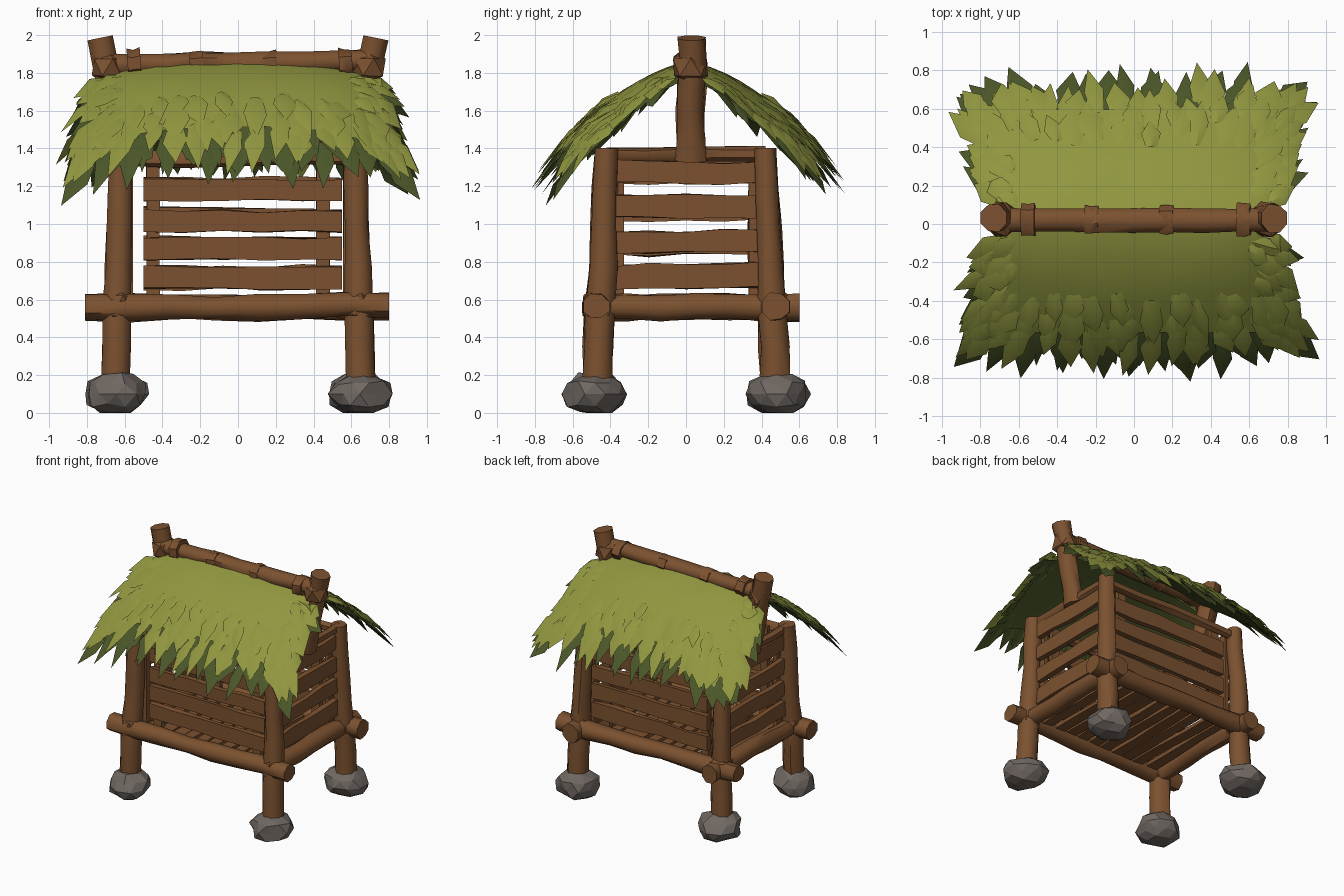
import bpy, bmesh, math, random
from mathutils import Vector

random.seed(7)
R = random.uniform
if "Cube" in bpy.data.objects:
    bpy.data.objects.remove(bpy.data.objects["Cube"])


def material(name, rgb):
    m = bpy.data.materials.new(name)
    m.use_nodes = True
    m.diffuse_color = (*rgb, 1)
    m.node_tree.nodes["Principled BSDF"].inputs["Base Color"].default_value = (*rgb, 1)
    return m


wood = material("brown wood", (0.20, 0.083, 0.029))
stone = material("grey stone", (0.16, 0.137, 0.122))
green = material("leaf green", (0.28, 0.305, 0.05))
dark = material("dark leaf green", (0.07, 0.095, 0.022))


def finish(name, bm, mat, angle=50):
    mesh = bpy.data.meshes.new(name)
    bm.to_mesh(mesh)
    bm.free()
    ob = bpy.data.objects.new(name, mesh)
    bpy.context.collection.objects.link(ob)
    mesh.materials.append(mat)
    if angle:
        bpy.ops.object.select_all(action='DESELECT')
        ob.select_set(True)
        bpy.context.view_layer.objects.active = ob
        bpy.ops.object.shade_smooth_by_angle(angle=math.radians(angle))
    return ob


def sweep(name, p0, p1, a, b, sides=8, rings=5, taper=1.0, jit=0.008, angle=50):
    """Rough tapered timber from p0 to p1; a = half width, b = half height."""
    p0, p1 = Vector(p0), Vector(p1)
    d = (p1 - p0).normalized()
    up = Vector((0, 0, 1)) if abs(d.z) < 0.8 else Vector((0, 1, 0))
    side = d.cross(up).normalized()
    up = side.cross(d)
    k = math.sqrt(2) if sides == 4 else 1
    bm = bmesh.new()
    loops = []
    for i in range(rings):
        t = i / (rings - 1)
        s = k * (1 + (taper - 1) * t) * R(0.93, 1.07)
        c = p0.lerp(p1, t)
        if 0 < i < rings - 1:
            c = c + up * R(-jit, jit) + side * R(-jit, jit) * 0.5
        loop = []
        for j in range(sides):
            w = math.tau * (j + 0.5) / sides
            loop.append(bm.verts.new(c + side * (math.cos(w) * a * s)
                                     + up * (math.sin(w) * (b * s + R(-jit, jit)))))
        loops.append(loop)
    for lo, hi in zip(loops, loops[1:]):
        for j in range(sides):
            n = (j + 1) % sides
            bm.faces.new((lo[j], lo[n], hi[n], hi[j]))
    bm.faces.new(loops[0])
    bm.faces.new(loops[-1])
    bmesh.ops.recalc_face_normals(bm, faces=bm.faces)
    return finish(name, bm, wood, angle)


def lump(name, centre, size, mat, jit, angle=0):
    """Faceted lump that never goes below the ground."""
    bm = bmesh.new()
    bmesh.ops.create_icosphere(bm, subdivisions=1 if mat == wood else 2, radius=1)
    for v in bm.verts:
        f = 1 + R(-jit, jit)
        v.co = Vector(c + q * f * s for c, q, s in zip(centre, v.co, size))
        v.co.z = max(v.co.z, 0)
    return finish(name, bm, mat, angle)


# Corner posts, foot stones and joints
for sx, xn in ((-1, "right"), (1, "left")):
    for sy, yn in ((-1, "front"), (1, "back")):
        tag = f"{yn}_{xn}"
        sweep("post_" + tag, (sx * .65, sy * .47, .14), (sx * .62, sy * .42, 1.4),
              .085, .085, 8, 7, .74)
        lump("foot_stone_" + tag, (sx * .645, sy * .48, .1), (.165, .165, .12), stone, .12)
        lump("joint_" + tag, (sx * .635, sy * .46, .57), (.1, .1, .12), wood, .08)

# Floor frame and upper rails
for s, yn in ((-1, "front"), (1, "back")):
    sweep("floor_beam_" + yn, (-.81, s * .475, .56), (.8, s * .475, .565), .075, .07, 8, 8)
    sweep("top_rail_" + yn, (-.62, s * .42, 1.345), (.62, s * .42, 1.35), .035, .04, 6, 5)
for s, xn in ((-1, "right"), (1, "left")):
    sweep("floor_beam_" + xn, (s * .63, -.5, .56), (s * .63, .6, .56), .07, .073, 8, 7)
    sweep("top_rail_" + xn, (s * .61, -.42, 1.37), (s * .61, .42, 1.37), .035, .04, 6, 5)

# Floor planks
for i in range(10):
    x = -.5 + i * .111
    sweep(f"floor_plank_{i}", (x + R(-.015, .015), -.45, .56), (x + R(-.015, .015), .45, .56),
          .045, .016, 4, 4, R(.85, 1.1), .006, 30)

# Slatted walls with upright battens
for s, yn in ((-1, "front"), (1, "back")):
    for i, z in enumerate((1.18, 1.02, .865, .715)):
        sweep(f"{yn}_slat_{i}", (-.5, s * .42, z + R(-.012, .012)),
              (.55, s * .42, z + R(-.012, .012)), .02, .058, 4, 6, R(.88, 1.1), .008, 30)
    for x in (-.45, .45):
        sweep(yn + "_batten", (x, s * .38, .58), (x, s * .38, 1.36), .035, .018, 4, 4, 1, .004, 30)
for s, xn in ((-1, "right"), (1, "left")):
    for i, z in enumerate((1.27, 1.085, .905, .72)):
        sweep(f"{xn}_slat_{i}", (s * .615, -.39, z + R(-.012, .012)),
              (s * .615, .39, z + R(-.012, .012)), .02, .06, 4, 5, R(.9, 1.1), .008, 30)
    for y in (-.36, .36):
        sweep(xn + "_batten", (s * .575, y, .58), (s * .575, y, 1.36), .018, .03, 4, 4, 1, .004, 30)

# Ridge pole, its knots and the leaning gable posts
sweep("ridge_pole", (-.72, .02, 1.84), (.72, .02, 1.865), .068, .06, 8, 9)
for x in (-.55, -.22, .17, .57):
    r = .078 if abs(x) < .4 else .088
    sweep("ridge_knot", (x - .035, .02, 1.85), (x + .035, .02, 1.855), r, r * .85, 7, 3)
for s, xn in ((-1, "right"), (1, "left")):
    sweep("gable_post_" + xn, (s * .6, .025, 1.34), (s * .73, .03, 1.985), .078, .082, 8, 6, .98)
    lump("ridge_joint_" + xn, (s * .69, .025, 1.83), (.1, .105, .1), wood, .07)


def thatch(s, u, v):
    """Curved roof surface: u runs along the ridge, v down the slope on side s."""
    v0 = max(v, 0)
    drop = .15 * min(abs(u), 1.18) ** 3 * min(1, .45 + v0)
    return Vector((u * (.7 + .15 * math.sqrt(v0)), s * (.6 * v + .04) + .015,
                   1.85 - .15 * v - .25 * v * v - drop))


def leaf(bm, s, u, v, ang, length, width, lift):
    """Pointed blade with a raised midrib, laid along the roof surface."""
    ca, sa = math.cos(ang), math.sin(ang)

    def at(a, b, rise):
        x, y = u * .85 + a * sa + b * ca, v * .6 + a * ca - b * sa
        return bm.verts.new(thatch(s, x / .85, y / .6) + Vector((0, 0, lift + rise)))
    h = width / 2
    tilt = R(-.015, .015)
    l0, m0, r0 = at(0, -h * .6, -.02), at(0, 0, -.01), at(0, h * .6, -.02)
    l1, m1, r1 = (at(length * .5, -h, tilt), at(length * .45, 0, .016), at(length * .5, h, -tilt))
    tip = at(length, R(-.3, .3) * h, 0)
    for f in ((l0, m0, m1, l1), (m0, r0, r1, m1), (l1, m1, tip), (m1, r1, tip)):
        bm.faces.new(f)


def face_up(bm):
    for f in bm.faces:
        f.normal_update()
        if f.normal.z < 0:
            f.normal_flip()


def roof_layer(name, s, mat, offset, end_v, rows, ends, count):
    bm = bmesh.new()
    nu, nv = 18, 7
    grid = [[bm.verts.new(thatch(s, (2 * i / nu - 1) * .95, end_v * j / nv)
                          + Vector((0, 0, offset + R(-.004, .004))))
             for i in range(nu + 1)] for j in range(nv + 1)]
    for j in range(nv):
        for i in range(nu):
            bm.faces.new((grid[j][i], grid[j][i + 1], grid[j + 1][i + 1], grid[j + 1][i]))
    # Hanging rows
    for v in rows:
        for i in range(count):
            u = (2 * (i + R(.2, .8)) / count - 1) * .97
            leaf(bm, s, u, v + R(-.05, .05), u ** 3 * .7 + R(-.3, .3), R(.14, .25),
                 R(.09, .15), offset + R(.008, .025))
    # Gable fringe
    for e in (-1, 1):
        for u in ends:
            for i in range(9):
                v = .08 + .85 * (i + R(0, .6)) / 9
                leaf(bm, s, e * (u + R(-.03, .03)), v, e * (1.15 - .5 * v + R(-.25, .25)),
                     R(.12, .22), R(.09, .15), offset + R(.006, .02))
    face_up(bm)
    finish(name, bm, mat, 35)


for s, yn in ((-1, "front"), (1, "back")):
    roof_layer("leaf_roof_" + yn, s, green, 0, .9, (.6, .74, .86), (.8, .92), 15)
    roof_layer("under_leaves_" + yn, s, dark, -.035, .93, (.8, .9), (.9,), 16)
